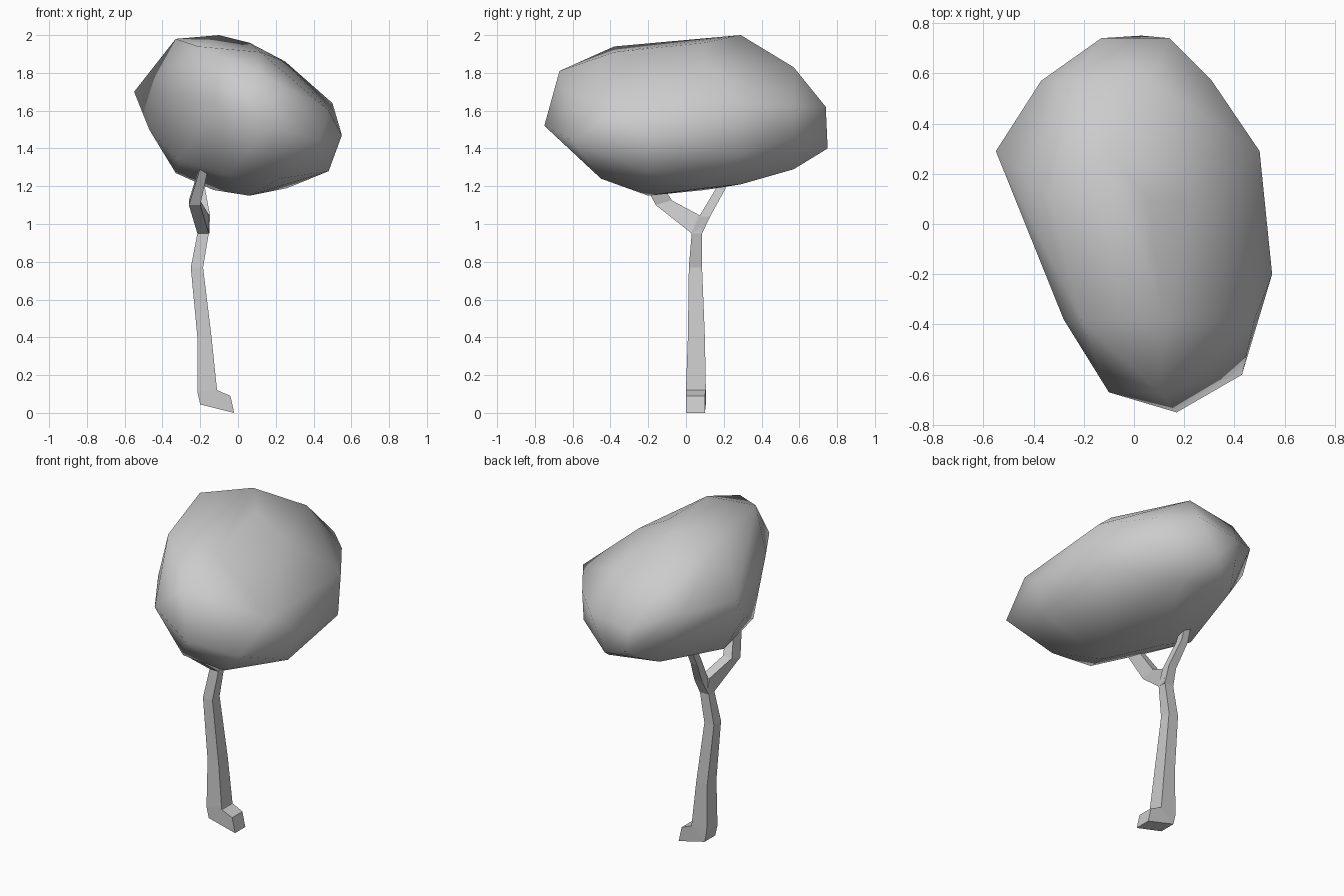
import bpy
import bmesh

if "Cube" in bpy.data.objects:
    bpy.data.objects.remove(bpy.data.objects["Cube"], do_unlink=True)

grey = bpy.data.materials.new("plain grey")
grey.use_nodes = True
GREY = (0.6, 0.6, 0.6, 1)
grey.diffuse_color = GREY
grey.node_tree.nodes["Principled BSDF"].inputs["Base Color"].default_value = GREY


def finish(name, bm, smooth):
    """Turn a bmesh into a grey object."""
    bmesh.ops.recalc_face_normals(bm, faces=bm.faces)
    mesh = bpy.data.meshes.new(name)
    bm.to_mesh(mesh)
    bm.free()
    mesh.materials.append(grey)
    for poly in mesh.polygons:
        poly.use_smooth = smooth
    obj = bpy.data.objects.new(name, mesh)
    bpy.context.collection.objects.link(obj)


def loft(name, rings):
    """Skin a list of closed rings of points and cap both ends."""
    bm = bmesh.new()
    loops = [[bm.verts.new(p) for p in ring] for ring in rings]
    for low, high in zip(loops, loops[1:]):
        count = len(low)
        for i in range(count):
            j = (i + 1) % count
            bm.faces.new((low[i], low[j], high[j], high[i]))
    bm.faces.new(loops[0])
    bm.faces.new(loops[-1])
    finish(name, bm, False)


# Canopy: a rounded lump stretched over coarse outlines (x, z) at stations in y
OUTLINES = {
    -0.75: [(0.17, 1.52)],
    -0.67: [(-0.1, 1.63), (0.1, 1.81)],
    -0.6: [(0.43, 1.44)],
    -0.45: [(0.22, 1.24), (-0.06, 1.26)],
    -0.38: [(-0.28, 1.66), (-0.21, 1.94), (0.12, 1.91), (0.48, 1.6),
            (0.42, 1.35)],
    -0.2: [(0.55, 1.47), (0.48, 1.28), (0.06, 1.15), (-0.32, 1.34)],
    0.1: [(-0.47, 1.5), (-0.33, 1.27), (-0.13, 1.18), (0.26, 1.19),
          (0.25, 1.86), (0.06, 1.96), (-0.33, 1.98)],
    0.29: [(-0.55, 1.7), (-0.1, 2.0), (0.5, 1.64), (0.48, 1.37), (0.2, 1.21)],
    0.57: [(-0.37, 1.68), (-0.24, 1.78), (0.07, 1.83), (0.31, 1.63),
           (0.3, 1.46), (0.13, 1.29), (-0.22, 1.34)],
    0.74: [(-0.13, 1.58), (-0.12, 1.44), (0.14, 1.62)],
    0.75: [(0.03, 1.4)],
}
lump = bmesh.new()
for y, outline in OUTLINES.items():
    for x, z in outline:
        lump.verts.new((x, y, z))
bmesh.ops.convex_hull(lump, input=lump.verts)
loose = [v for v in lump.verts if not v.link_faces]
bmesh.ops.delete(lump, geom=loose, context="VERTS")
finish("canopy", lump, True)


# Trunk with its kicked-out root: edge pairs in x, z and a y range
def trunk_ring(xa, za, xb, zb, y0, y1):
    return [(xa, y0, za), (xb, y0, zb), (xb, y1, zb), (xa, y1, za)]


TRUNK = [
    (-0.02, 0.00, -0.04, 0.09, 0.00, 0.10),
    (-0.20, 0.045, -0.11, 0.12, 0.00, 0.105),
    (-0.215, 0.11, -0.112, 0.13, 0.00, 0.105),
    (-0.215, 0.40, -0.14, 0.40, 0.01, 0.10),
    (-0.25, 0.77, -0.185, 0.77, 0.015, 0.085),
    (-0.215, 0.95, -0.155, 0.95, 0.03, 0.085),
]
loft("trunk", [trunk_ring(*r) for r in TRUNK])


# Forked branches: edge pairs in y, z and an x range
def branch_ring(ya, za, yb, zb, x0, x1):
    return [(x0, ya, za), (x0, yb, zb), (x1, yb, zb), (x1, ya, za)]


FRONT = [
    (0.085, 0.95, 0.075, 1.045, -0.21, -0.152),
    (0.03, 0.95, 0.065, 1.05, -0.215, -0.155),
    (-0.16, 1.10, -0.075, 1.125, -0.26, -0.20),
    (-0.28, 1.33, -0.21, 1.35, -0.19, -0.15),
]
BACK = [
    (0.03, 0.95, 0.085, 0.95, -0.215, -0.155),
    (0.07, 1.04, 0.128, 1.04, -0.20, -0.147),
    (0.16, 1.19, 0.205, 1.18, -0.22, -0.175),
    (0.22, 1.32, 0.26, 1.31, -0.21, -0.17),
]
loft("front_branch", [branch_ring(*r) for r in FRONT])
loft("back_branch", [branch_ring(*r) for r in BACK])
